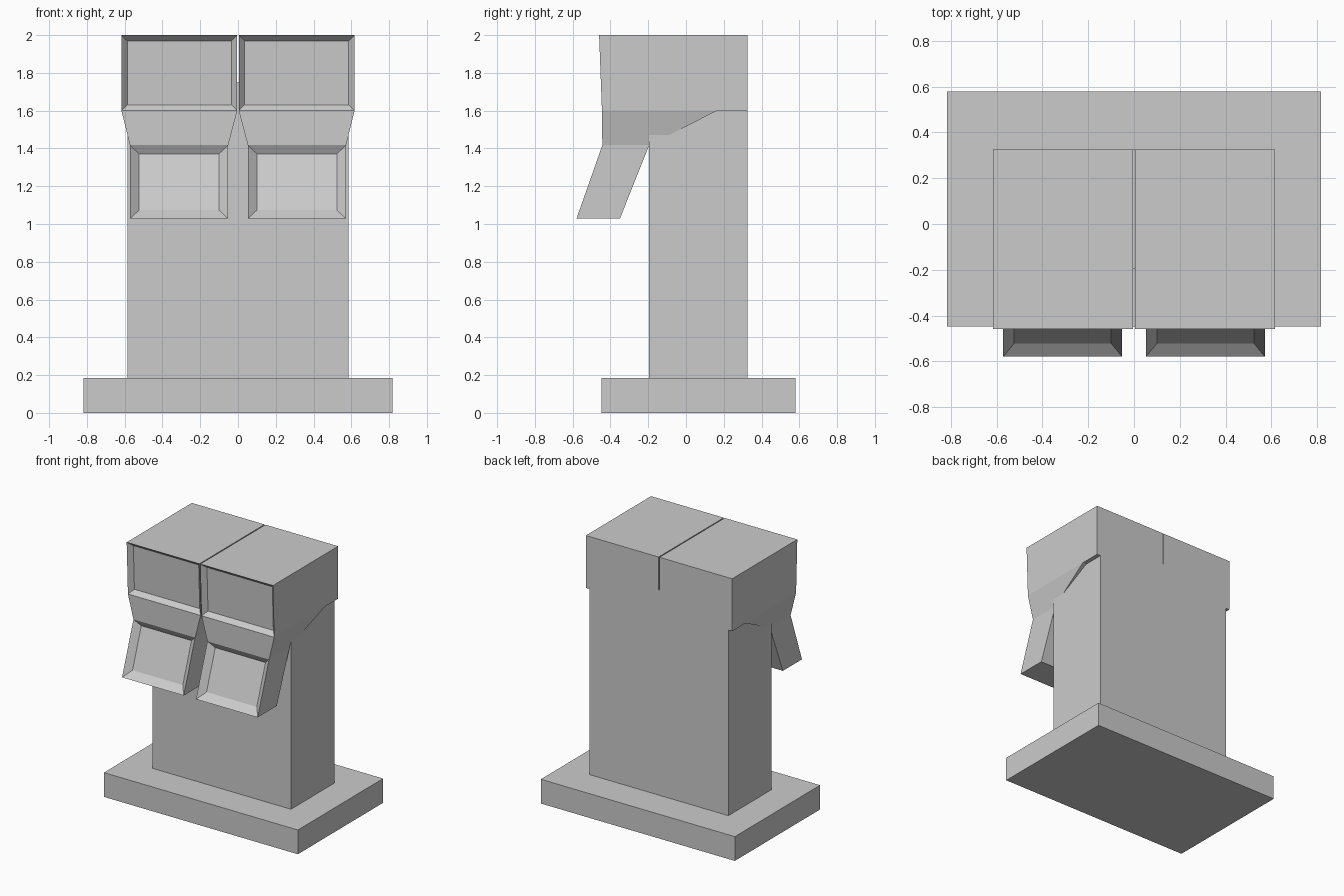
import bpy, bmesh
from mathutils import Vector

if "Cube" in bpy.data.objects:
    bpy.data.objects.remove(bpy.data.objects["Cube"])


def make_object(name, bm):
    bmesh.ops.recalc_face_normals(bm, faces=bm.faces)
    mesh = bpy.data.meshes.new(name)
    bm.to_mesh(mesh)
    bm.free()
    obj = bpy.data.objects.new(name, mesh)
    bpy.context.collection.objects.link(obj)
    return obj


def box(name, lo, hi):
    bm = bmesh.new()
    bmesh.ops.create_cube(bm, size=1)
    lo, hi = Vector(lo), Vector(hi)
    for v in bm.verts:
        v.co = (lo + hi) / 2 + v.co * (hi - lo)
    return make_object(name, bm)


# Base slab and upright column
box("base", (-0.818, -0.447, 0), (0.818, 0.58, 0.185))
box("column", (-0.585, -0.197, 0.185), (0.585, 0.325, 1.75))

# Bent hanging block: side profile (y, z), width depends on height
profile = [(-0.46, 2.0), (-0.445, 1.6), (-0.443, 1.417), (-0.58, 1.028),
           (-0.35, 1.028), (-0.195, 1.417), (0.165, 1.6), (0.325, 1.6), (0.325, 2.0)]
wide, narrow = (0.004, 0.617), (0.052, 0.572)

bm = bmesh.new()
sides = [[bm.verts.new(((wide if z > 1.5 else narrow)[s], y, z)) for y, z in profile]
         for s in (0, 1)]
for side in sides:
    for loop in ((0, 1, 6, 7, 8), (1, 2, 5, 6), (2, 3, 4, 5)):
        bm.faces.new([side[i] for i in loop])
n = len(profile)
strips = [bm.faces.new((sides[0][i], sides[0][(i + 1) % n],
                        sides[1][(i + 1) % n], sides[1][i])) for i in range(n)]
bmesh.ops.recalc_face_normals(bm, faces=bm.faces)

# Recessed panels on the upper and lower front faces
for face, rim, depth in ((strips[0], 0.031, 0.035), (strips[2], 0.048, 0.042)):
    bmesh.ops.inset_individual(bm, faces=[face], thickness=rim, use_even_offset=True)
    for v in face.verts:
        v.co.y += depth

block = make_object("hanging_block", bm)
block.modifiers.new("Mirror", 'MIRROR').use_mirror_merge = False
